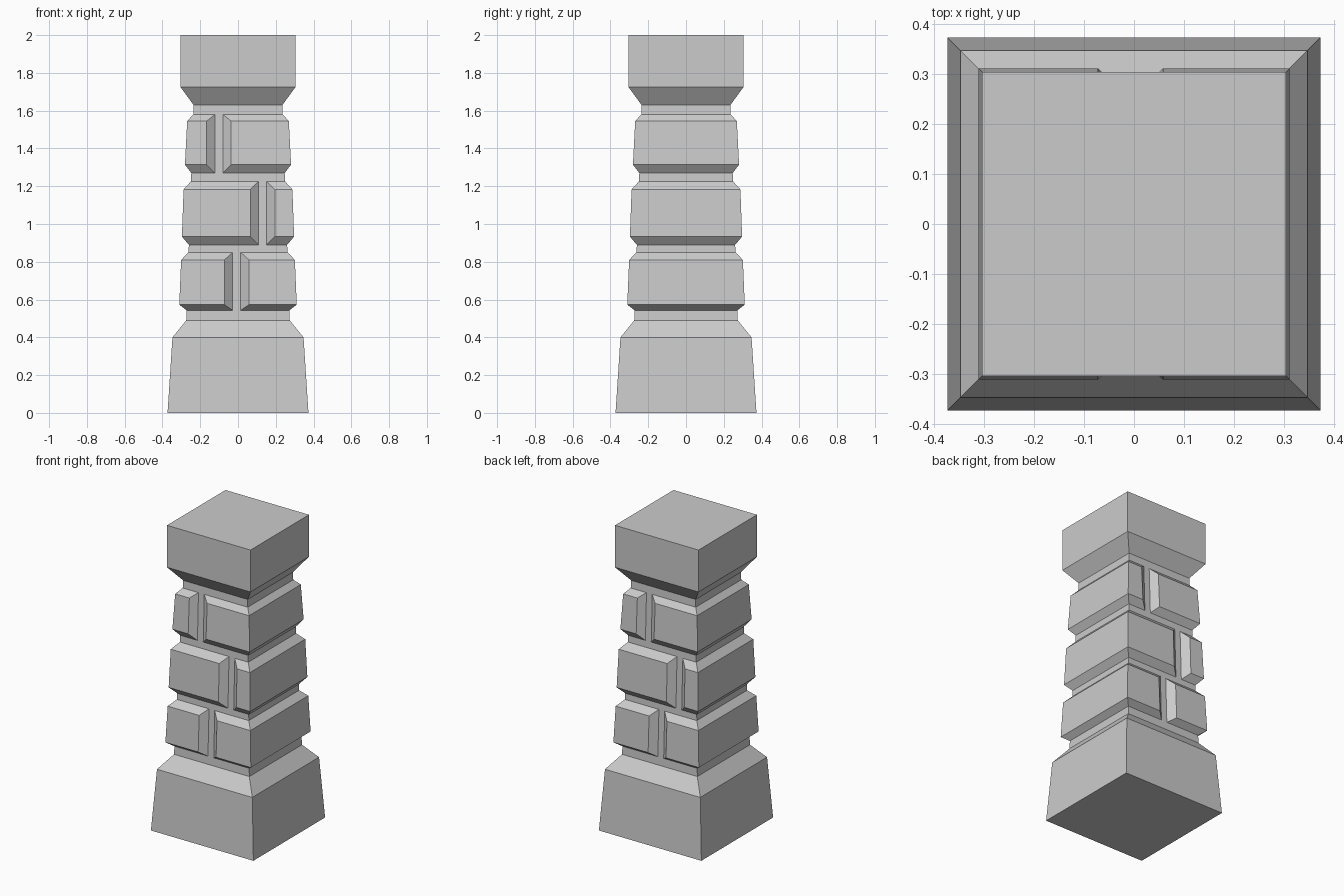
import bpy, bmesh

if "Cube" in bpy.data.objects:
    bpy.data.objects.remove(bpy.data.objects["Cube"])


def finish(name, bm):
    bmesh.ops.recalc_face_normals(bm, faces=bm.faces[:])
    mesh = bpy.data.meshes.new(name)
    bm.to_mesh(mesh)
    bm.free()
    obj = bpy.data.objects.new(name, mesh)
    bpy.context.collection.objects.link(obj)
    return obj


def square_loft(name, profile):
    """Stack square rings given as (height, half width) and cap both ends."""
    bm = bmesh.new()
    rings = [[bm.verts.new((sx * h, sy * h, z))
              for sx, sy in ((-1, -1), (1, -1), (1, 1), (-1, 1))]
             for z, h in profile]
    for a, b in zip(rings, rings[1:]):
        for i in range(4):
            j = (i + 1) % 4
            bm.faces.new((a[i], a[j], b[j], b[i]))
    bm.faces.new(rings[0])
    bm.faces.new(rings[-1])
    return finish(name, bm)


def core_half(z):
    return 0.274 - (z - 0.49) * (0.039 / 1.14)


def stone(name, side, levels, gap_front, gap_back):
    """Bevelled stone wrapping one side of the core between two joints."""
    bm = bmesh.new()
    rings = []
    for k, (z, h) in enumerate(levels):
        joint = side * (0.065 if k in (1, 2) else 0.021)
        rings.append([bm.verts.new(p) for p in (
            (gap_front + joint, -h, z), (side * h, -h, z),
            (side * h, h, z), (gap_back + joint, h, z))])
    # front, outer side and back faces
    for a, b in zip(rings, rings[1:]):
        for i in range(3):
            bm.faces.new((a[i], a[i + 1], b[i + 1], b[i]))
    # joint bevels, then the hidden inner wall and caps
    bm.faces.new([r[0] for r in rings])
    bm.faces.new([r[3] for r in rings])
    bm.faces.new((rings[0][0], rings[3][0], rings[3][3], rings[0][3]))
    bm.faces.new(rings[0])
    bm.faces.new(rings[3])
    return finish(name, bm)


# Plinth, tapered core and cap in one profile
square_loft("pillar_core", [(0, 0.373), (0.4, 0.347), (0.49, 0.274),
                            (1.63, 0.235), (1.724, 0.304), (2.0, 0.304)])

# Courses: four heights, lower and upper outer half widths, front and back joints
courses = [
    ((0.543, 0.573, 0.81, 0.85), 0.311, 0.301, -0.007, -0.007),
    ((0.89, 0.933, 1.183, 1.226), 0.297, 0.288, 0.13, -0.13),
    ((1.27, 1.314, 1.545, 1.58), 0.281, 0.269, -0.101, 0.101),
]
for n, (zs, low, high, front, back) in enumerate(courses, 1):
    halves = (core_half(zs[0]), low, high, core_half(zs[3]))
    levels = list(zip(zs, halves))
    for side, label in ((-1, "left"), (1, "right")):
        stone(f"stone_{label}_{n}", side, levels, front, back)
